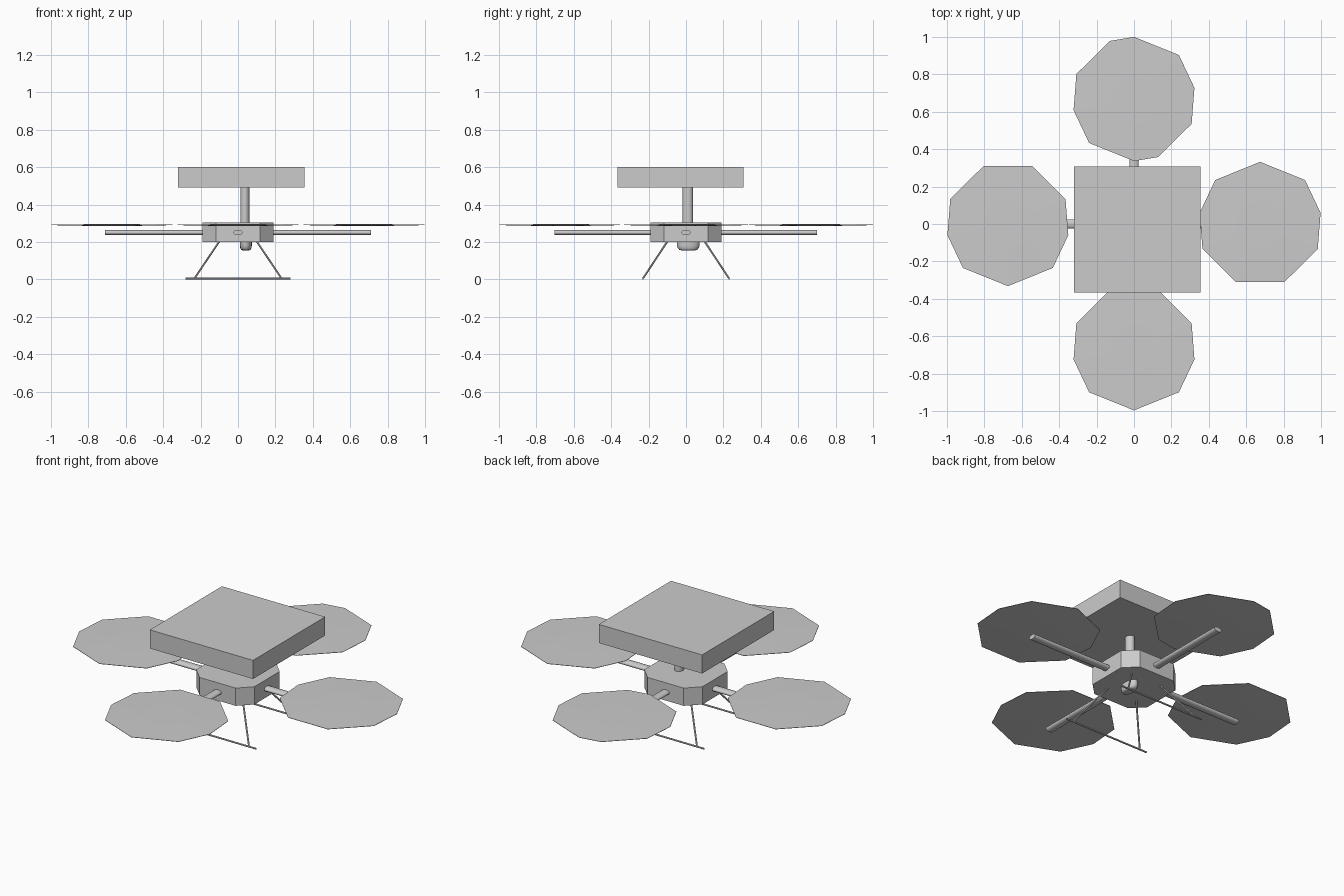
import bpy, bmesh, math
from mathutils import Vector

cube = bpy.data.objects.get("Cube")
if cube:
    bpy.data.objects.remove(cube, do_unlink=True)

grey = bpy.data.materials.new("light grey")
grey.use_nodes = True
COLOUR = (0.6, 0.6, 0.6, 1)
grey.diffuse_color = COLOUR
grey.node_tree.nodes["Principled BSDF"].inputs["Base Color"].default_value = COLOUR


def finish(name, bm, smooth=False):
    bmesh.ops.recalc_face_normals(bm, faces=bm.faces)
    mesh = bpy.data.meshes.new(name)
    bm.to_mesh(mesh)
    bm.free()
    mesh.materials.append(grey)
    obj = bpy.data.objects.new(name, mesh)
    bpy.context.collection.objects.link(obj)
    if smooth:
        bpy.ops.object.select_all(action='DESELECT')
        obj.select_set(True)
        bpy.context.view_layer.objects.active = obj
        bpy.ops.object.shade_smooth_by_angle(angle=math.radians(40))
    return obj


def loft(name, rings, smooth=False):
    """Skin a list of equal-length rings and cap both ends."""
    bm = bmesh.new()
    loops = [[bm.verts.new(p) for p in ring] for ring in rings]
    n = len(loops[0])
    for a, b in zip(loops, loops[1:]):
        for i in range(n):
            j = (i + 1) % n
            bm.faces.new((a[i], a[j], b[j], b[i]))
    bm.faces.new(loops[0])
    bm.faces.new(loops[-1])
    return finish(name, bm, smooth)


def ellipse(centre, u, v, sides=16):
    steps = [2 * math.pi * i / sides for i in range(sides)]
    return [Vector(centre) + Vector(u) * math.cos(t) + Vector(v) * math.sin(t) for t in steps]


def rod(name, start, end, radius, sides=8):
    start, end = Vector(start), Vector(end)
    turn = (end - start).to_track_quat('Z', 'Y')
    u, v = turn @ Vector((radius, 0, 0)), turn @ Vector((0, radius, 0))
    return loft(name, [ellipse(p, u, v, sides) for p in (start, end)], True)


# Eight-sided body with chamfered corners
W, C = 0.19, 0.118
outline = [(W, -C), (W, C), (C, W), (-C, W), (-W, C), (-W, -C), (-C, -W), (C, -W)]
loft("body", [[(x, y, z) for x, y in outline] for z in (0.2, 0.305)])

# Square cargo box on its post
box_lo, box_hi = (-0.32, -0.367), (0.355, 0.307)
corners = [box_lo, (box_hi[0], box_lo[1]), box_hi, (box_lo[0], box_hi[1])]
loft("top_box", [[(x, y, z) for x, y in corners] for z in (0.49, 0.6)])
loft("post", [ellipse((0.037, 0.01, z), (0.024, 0, 0), (0, 0.028, 0)) for z in (0.29, 0.495)], True)

# Rounded camera pod under the body
pod = [(0.21, 1), (0.18, 1), (0.166, 0.92), (0.158, 0.8), (0.155, 0.6)]
loft("camera_pod", [ellipse((0.042, 0.012, z), (0.032 * s, 0, 0), (0, 0.06 * s, 0)) for z, s in pod], True)

# Flat oval arms
for name, d, reach in (("right_arm", (-1, 0), 0.712), ("left_arm", (1, 0), 0.712),
                       ("front_arm", (0, -1), 0.704), ("back_arm", (0, 1), 0.7)):
    along, side = Vector((*d, 0)), Vector((-d[1], d[0], 0))
    rings = [ellipse(along * r + Vector((0, 0, 0.25)), side * 0.025, (0, 0, 0.014)) for r in (0.15, reach)]
    loft(name, rings, True)

# Thin rotor discs, outlined from one half profile and its mirror or half turn
half = [(0, 0.332), (0.24, 0.235), (0.323, 0.06), (0.308, -0.133), (0.13, -0.31)]
mirrored = half + [(-x, y) for x, y in reversed(half[1:])]
flipped = [(-x, -y) for x, y in mirrored]
turned = half + [(-x, -y) for x, y in half]
for name, cx, cy, shape in (("left_rotor", 0.674, 0, mirrored), ("right_rotor", -0.674, 0, flipped),
                            ("front_rotor", 0, -0.664, flipped), ("back_rotor", 0, 0.668, turned)):
    rings = [[(cx + x * s, cy + y * s, z) for x, y in shape]
             for s, z in ((0.4, 0.286), (1, 0.29), (1, 0.292), (0.4, 0.295))]
    loft(name, rings)

# Splayed legs and the two skids
for sy, end in ((-1, "front"), (1, "back")):
    rod(end + "_skid", (-0.28, sy * 0.23, 0.005), (0.28, sy * 0.23, 0.005), 0.005)
    for sx, side in ((-1, "right"), (1, "left")):
        rod(f"{end}_{side}_leg", (sx * 0.095, sy * 0.095, 0.21), (sx * 0.233, sy * 0.23, 0.005), 0.005)
